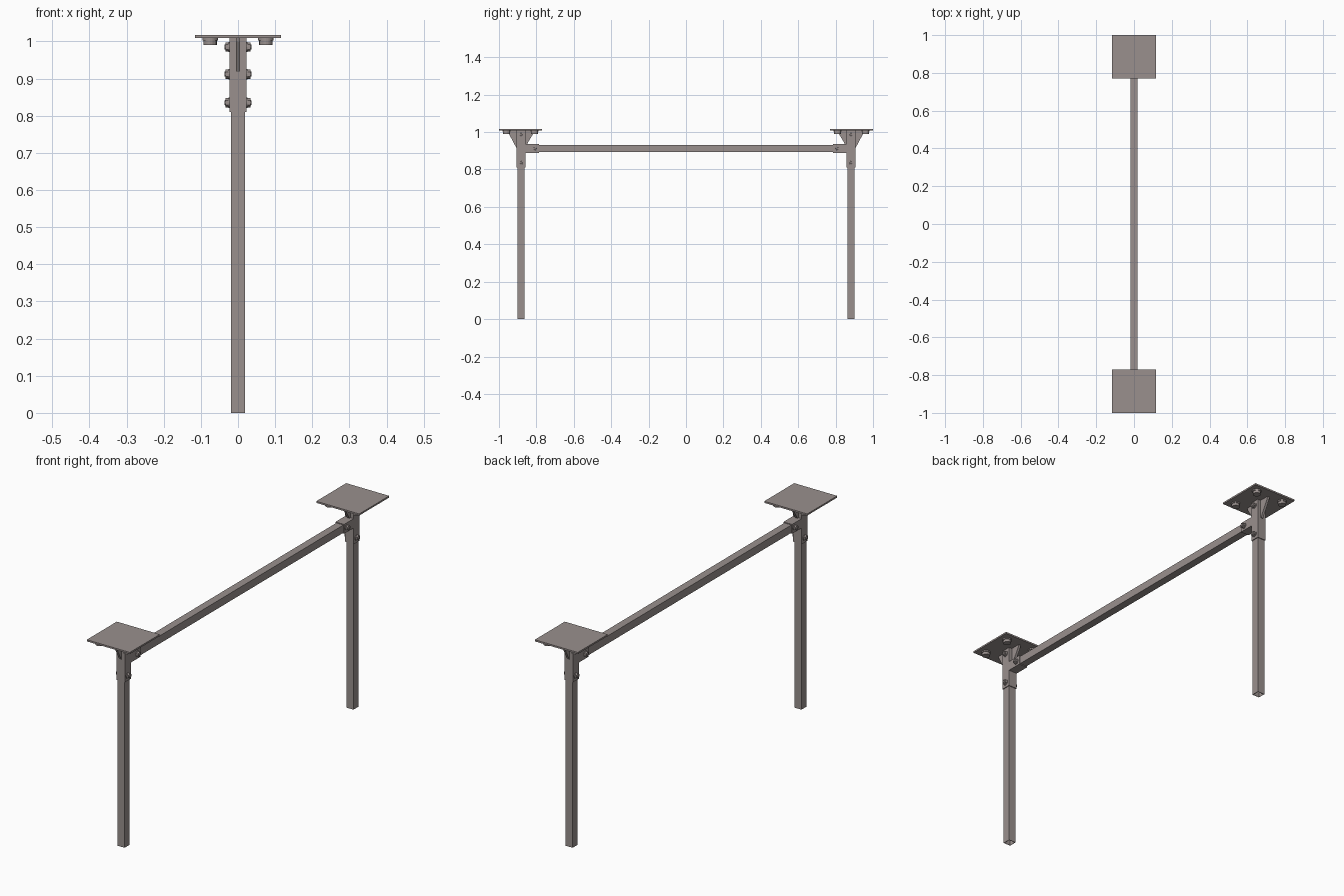
import bpy, bmesh, math
from mathutils import Matrix, Vector

if "Cube" in bpy.data.objects:
    bpy.data.objects.remove(bpy.data.objects["Cube"])

steel = bpy.data.materials.new("warm_grey_steel")
steel.diffuse_color = (0.32, 0.28, 0.27, 1)
steel.use_nodes = True
steel.node_tree.nodes["Principled BSDF"].inputs["Base Color"].default_value = steel.diffuse_color
YC = 0.885   # leg centre line
ZB = 0.912   # beam centre line
W, S, T = 0.019, 0.023, 0.004   # tube half width, sleeve half width, wall


def finish(bm, name, mirror=True):
    bmesh.ops.recalc_face_normals(bm, faces=bm.faces)
    me = bpy.data.meshes.new(name)
    bm.to_mesh(me)
    bm.free()
    me.materials.append(steel)
    ob = bpy.data.objects.new(name, me)
    bpy.context.collection.objects.link(ob)
    if mirror:
        m = ob.modifiers.new("mirror", 'MIRROR')
        m.use_axis = (False, True, False)
        m.use_mirror_merge = False
    return ob


def box(bm, lo, hi):
    c = [(a + b) / 2 for a, b in zip(lo, hi)]
    d = [b - a for a, b in zip(lo, hi)]
    bmesh.ops.create_cube(bm, size=1, matrix=Matrix.Translation(c) @ Matrix.Diagonal((*d, 1)))


def tube(bm, start, end, half, wall, along_y=False):
    """Open square tube between two points."""
    def ring(p, h):
        pts = [(-h, -h), (h, -h), (h, h), (-h, h)]
        return [bm.verts.new(Vector(p) + (Vector((a, 0, b)) if along_y else Vector((a, b, 0))))
                for a, b in pts]
    rings = [ring(start, half), ring(end, half), ring(end, half - wall), ring(start, half - wall)]
    for i in range(4):
        r, q = rings[i], rings[(i + 1) % 4]
        for k in range(4):
            bm.faces.new((r[k], r[(k + 1) % 4], q[(k + 1) % 4], q[k]))


def disc(bm, base, direction, d0, d1, r0, r1, sides):
    """Cylinder or cone along a direction, from distance d0 to d1."""
    d = Vector(direction)
    mat = Matrix.Translation(Vector(base) + d * (d0 + d1) / 2) @ d.to_track_quat('Z', 'Y').to_matrix().to_4x4()
    bmesh.ops.create_cone(bm, cap_ends=True, segments=sides, radius1=r0, radius2=r1,
                          depth=d1 - d0, matrix=mat)


# Legs
bm = bmesh.new()
tube(bm, (0, YC - 0.003, 0), (0, YC - 0.003, 1.008), W, 0.002)
finish(bm, "leg")

# Cross beam
bm = bmesh.new()
tube(bm, (0, -0.86, ZB), (0, 0.86, ZB), W, 0.002, True)
finish(bm, "cross_beam", False)

# Tee sleeves around leg and beam
YS = YC - 0.003
bm = bmesh.new()
tube(bm, (0, YS, 0.81), (0, YS, 1.01), S, T)
tube(bm, (0, 0.785, ZB), (0, YS - S, ZB), S, T, True)
finish(bm, "tee_sleeve")

# Top plates
bm = bmesh.new()
box(bm, (-0.116, 0.769, 1.009), (0.116, 1.0, 1.017))
finish(bm, "top_plate")

# Triangular gussets under the plates
bm = bmesh.new()
for s, low in ((1, 0.918), (-1, 0.925)):
    prof = [(S - 0.001, 1.01), (0.072, 1.01), (0.070, 1.0), (S + 0.003, low), (S - 0.001, low)]
    a = [bm.verts.new((-0.006, YS + s * y, z)) for y, z in prof]
    b = [bm.verts.new((0.006, YS + s * y, z)) for y, z in prof]
    bm.faces.new(a)
    bm.faces.new(b)
    for i in range(5):
        j = (i + 1) % 5
        bm.faces.new((a[i], a[j], b[j], b[i]))
finish(bm, "gusset")

# Bolts through the sleeves
bm = bmesh.new()
for y, z in ((YS, 0.985), (YS, 0.835), (0.807, ZB)):
    for s in (-1, 1):
        base, d = (s * S, y, z), (s, 0, 0)
        disc(bm, base, d, 0, 0.003, 0.014, 0.014, 16)
        disc(bm, base, d, 0.003, 0.011, 0.0125, 0.0125, 6)
        disc(bm, base, d, 0.011, 0.014, 0.007, 0.006, 12)
finish(bm, "sleeve_bolt")

# Bolts under the plates
bm = bmesh.new()
for x in (-0.075, 0.075):
    for y in (-0.075, 0.075):
        base, d = (x, YC + y, 1.009), (0, 0, -1)
        disc(bm, base, d, 0, 0.006, 0.021, 0.021, 20)
        disc(bm, base, d, 0.006, 0.019, 0.018, 0.018, 16)
finish(bm, "plate_bolt")
